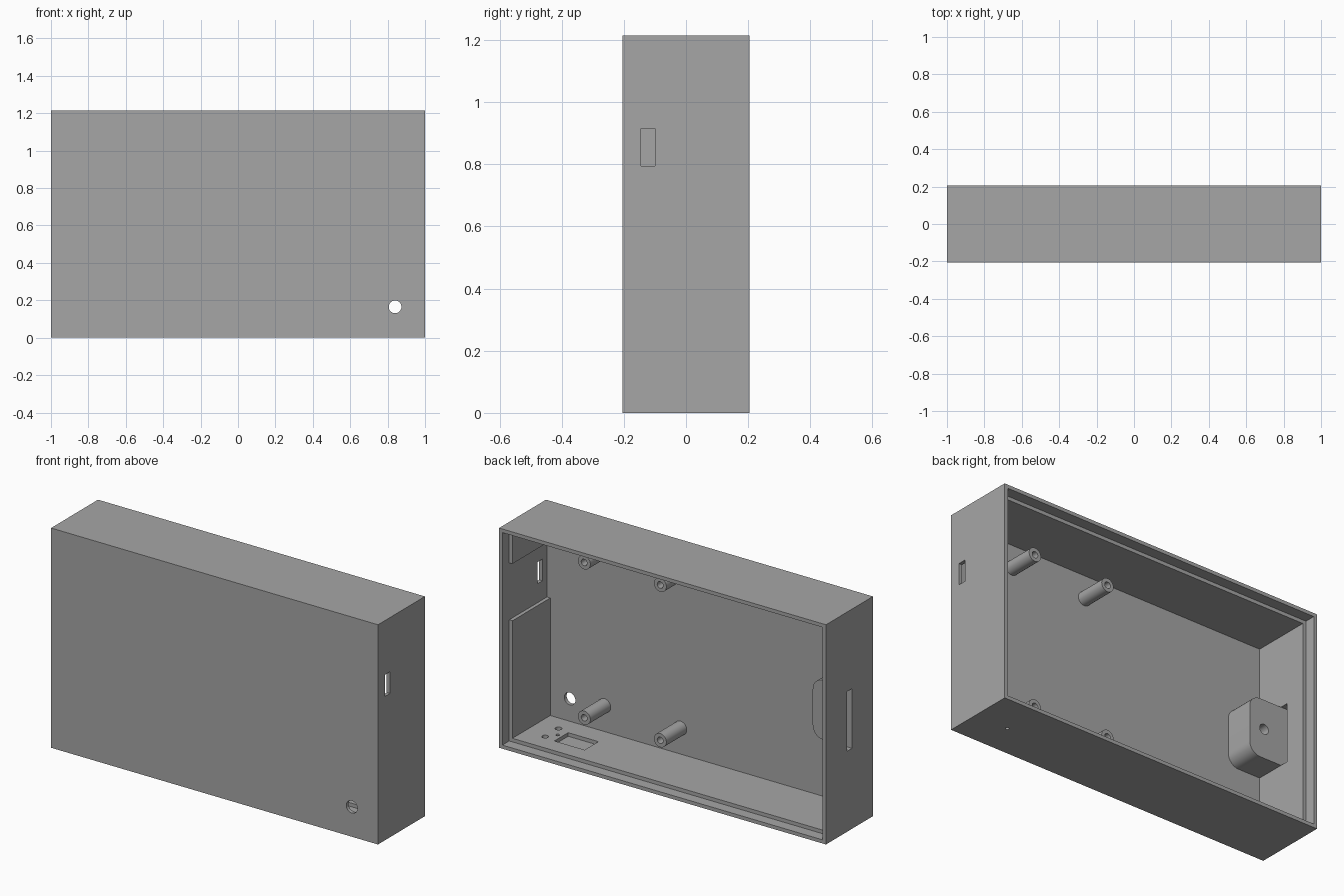
import bpy, bmesh, math
from mathutils import Matrix, Vector

if "Cube" in bpy.data.objects:
    bpy.data.objects.remove(bpy.data.objects["Cube"])

grey = bpy.data.materials.new("plain_grey")
grey.diffuse_color = (0.38, 0.38, 0.38, 1)
grey.use_nodes = True
grey.node_tree.nodes["Principled BSDF"].inputs["Base Color"].default_value = grey.diffuse_color

W, D, H = 1.0, 0.205, 1.215      # half width, half depth, height
RIM, WALL, FRONT = 0.02, 0.04, 0.02
INNER_FRONT = -D + FRONT


def add_object(name, bm):
    bmesh.ops.recalc_face_normals(bm, faces=bm.faces)
    mesh = bpy.data.meshes.new(name)
    bm.to_mesh(mesh)
    bm.free()
    mesh.materials.append(grey)
    obj = bpy.data.objects.new(name, mesh)
    bpy.context.collection.objects.link(obj)
    return obj


def box(name, x, y, z):
    """Box from (min, max) pairs."""
    bm = bmesh.new()
    bmesh.ops.create_cube(bm, size=1)
    for v in bm.verts:
        v.co = Vector(r[0] if c < 0 else r[1] for c, r in zip(v.co, (x, y, z)))
    return add_object(name, bm)


def cylinder(name, center, radius, length, axis, sides=32):
    bm = bmesh.new()
    turn = Matrix.Rotation(math.pi / 2, 4, 'X') if axis == 'Y' else Matrix()
    bmesh.ops.create_cone(bm, cap_ends=True, segments=sides, radius1=radius,
                          radius2=radius, depth=length,
                          matrix=Matrix.Translation(center) @ turn)
    return add_object(name, bm)


def cut(target, cutter):
    """Subtract the cutter, bake the result and drop the cutter."""
    cutter.hide_render = True
    mod = target.modifiers.new("cut", 'BOOLEAN')
    mod.operation, mod.solver, mod.object = 'DIFFERENCE', 'EXACT', cutter
    bpy.context.view_layer.objects.active = target
    bpy.ops.object.modifier_apply(modifier=mod.name)
    bpy.data.objects.remove(cutter, do_unlink=True)


def smooth(obj):
    bpy.ops.object.select_all(action='DESELECT')
    obj.select_set(True)
    bpy.context.view_layer.objects.active = obj
    bpy.ops.object.shade_smooth_by_angle(angle=math.radians(30))


# Case: open-backed box with a stepped rim for a lid
case = box("case", (-W, W), (-D, D), (0, H))
cut(case, box("cavity", (-W + WALL, W - WALL), (INNER_FRONT, D + 0.1), (WALL, H - WALL)))
cut(case, box("lid_step", (-W + RIM, W - RIM), (D - 0.06, D + 0.1), (RIM, H - RIM)))

# Right wall: thinned pocket and port slot
cut(case, box("pocket", (0.9, W - RIM), (INNER_FRONT, D - 0.05), (0.69, 1.005)))
cut(case, box("right_slot", (0.9, 1.1), (-0.145, -0.10), (0.795, 0.915)))

# Left wall: long slot above the mounting block
BLOCK_TOP, Z0, Z1 = -0.022, 0.445, 0.775
cut(case, box("left_slot", (-1.1, -0.9), (BLOCK_TOP, 0.022), (Z0, Z1)))

# Front: round hole
cut(case, cylinder("front_hole", (0.84, -D, 0.165), 0.034, 0.2, 'Y'))

# Floor: rectangular recess, two blind holes and a pinhole right through
cut(case, box("floor_recess", (0.585, 0.77), (-0.07, 0.05), (0.02, 0.1)))
for y in (0.034, -0.083):
    cut(case, cylinder("peg_hole", (0.838, y, 0.06), 0.017, 0.08, 'Z', 24))
cut(case, cylinder("pinhole", (0.797, -0.018, 0.02), 0.010, 0.2, 'Z', 24))
smooth(case)

# Mounting block: rounded on its inner side, with a screw hole
X0, X1, R = -W + WALL, -0.76, 0.065
profile = [(X0, Z1), (X0, Z0)]
for zc, start in ((Z0 + R, -90), (Z1 - R, 0)):
    for i in range(9):
        a = math.radians(start + i * 90 / 8)
        profile.append((X1 - R + R * math.cos(a), zc + R * math.sin(a)))
bm = bmesh.new()
face = bm.faces.new([bm.verts.new((x, INNER_FRONT, z)) for x, z in profile])
ext = bmesh.ops.extrude_face_region(bm, geom=[face])
for v in ext["geom"]:
    if isinstance(v, bmesh.types.BMVert):
        v.co.y = BLOCK_TOP
block = add_object("mounting_block", bm)
cut(block, cylinder("block_hole", (-0.852, BLOCK_TOP, 0.61), 0.028, 0.26, 'Y'))
smooth(block)

# Four standoffs with screw holes
POST_TOP = -0.007
for x in (0.163, 0.628):
    for z in (0.184, 1.043):
        length = POST_TOP - INNER_FRONT
        post = cylinder("standoff", (x, INNER_FRONT + length / 2, z), 0.038, length, 'Y')
        cut(post, cylinder("screw_hole", (x, POST_TOP, z), 0.018, 0.3, 'Y', 24))
        smooth(post)
